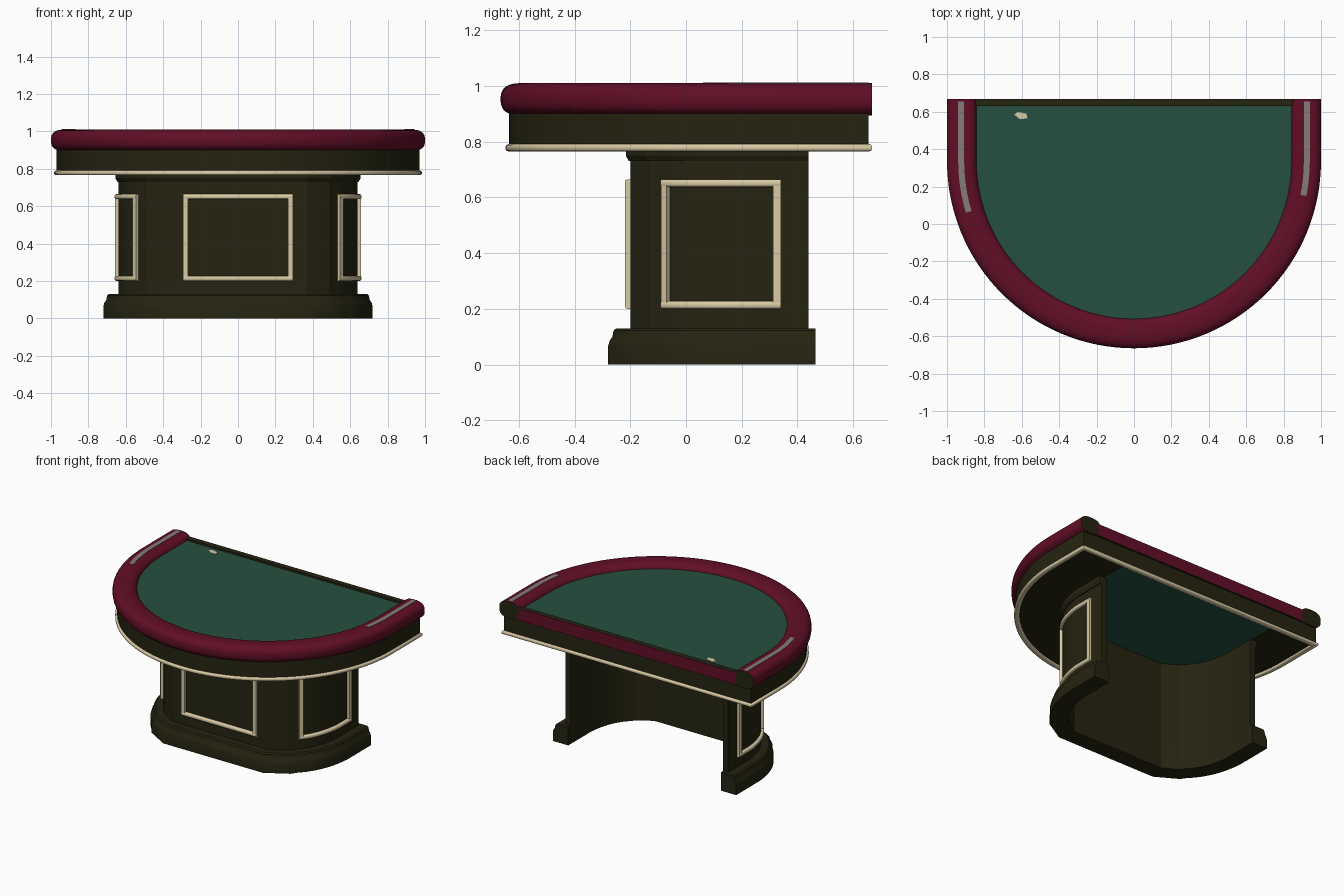
import bpy, bmesh, math
from mathutils import Vector

if "Cube" in bpy.data.objects:
    bpy.data.objects.remove(bpy.data.objects["Cube"])

def material(name, rgb):
    m = bpy.data.materials.new(name)
    m.diffuse_color = (*rgb, 1)
    m.use_nodes = True
    m.node_tree.nodes["Principled BSDF"].inputs["Base Color"].default_value = m.diffuse_color
    return m

WOOD = material("dark olive wood", (0.019, 0.0175, 0.0055))
MAROON = material("maroon leather", (0.12, 0.0045, 0.019))
FELT = material("green felt", (0.019, 0.08, 0.052))
CREAM = material("cream trim", (0.70, 0.60, 0.38))
GREY = material("worn grey", (0.23, 0.20, 0.20))

def finish(name, bm, mats, rule=None, angle=35):
    bmesh.ops.recalc_face_normals(bm, faces=bm.faces)
    bm.normal_update()
    for f in bm.faces:
        f.smooth = True
        if rule:
            f.material_index = rule(f)
    me = bpy.data.meshes.new(name)
    bm.to_mesh(me)
    bm.free()
    for m in mats:
        me.materials.append(m)
    me.set_sharp_from_angle(angle=math.radians(angle))
    ob = bpy.data.objects.new(name, me)
    bpy.context.collection.objects.link(ob)
    return ob

def normals(path, closed):
    """Mitred outward normals (left of travel) for a flat path."""
    n, out = len(path), []
    for i in range(n):
        segs = []
        for a, b in ((i - 1, i), (i, i + 1)):
            if closed or (a >= 0 and b < n):
                d = (Vector(path[b % n]) - Vector(path[a % n])).normalized()
                segs.append(Vector((-d.y, d.x)))
        m = sum(segs, Vector((0, 0))).normalized()
        out.append(m / max(m.dot(segs[0]), 0.3))
    return out

def offset(path, dist):
    return [tuple(Vector(p) + k * dist) for p, k in zip(path, normals(path, False))]

def sweep(name, path, profile, mats, closed=False, rule=None, angle=35):
    """Carry an (outward, z) profile along a flat path."""
    bm = bmesh.new()
    rings = [[bm.verts.new((p[0] + k.x * o, p[1] + k.y * o, z)) for o, z in profile]
             for p, k in zip(path, normals(path, closed))]
    n, m = len(rings), len(profile)
    for i in range(n if closed else n - 1):
        a, b = rings[i], rings[(i + 1) % n]
        for j in range(m):
            k = (j + 1) % m
            bm.faces.new((a[j], a[k], b[k], b[j]))
    if not closed:
        bm.faces.new(rings[0])
        bm.faces.new(rings[-1][::-1])
    return finish(name, bm, mats, rule, angle)

def prism(name, pts, z0, z1, mats, rule=None):
    bm = bmesh.new()
    f = bm.faces.new([bm.verts.new((x, y, z0)) for x, y in pts])
    ext = bmesh.ops.extrude_face_region(bm, geom=[f])
    for v in ext["geom"]:
        if isinstance(v, bmesh.types.BMVert):
            v.co.z = z1
    return finish(name, bm, mats, rule)

def rect(o0, o1, z0, z1):
    return [(o0, z0), (o1, z0), (o1, z1), (o0, z1)]

def rounded(oc, zc, ho, hz, power, n):
    pts = []
    for i in range(n):
        t = 2 * math.pi * (i + 0.5) / n
        c, s = math.cos(t), math.sin(t)
        pts.append((oc + ho * math.copysign(abs(c) ** (2 / power), c),
                    zc + hz * math.copysign(abs(s) ** (2 / power), s)))
    return pts

def d_shape(r, back, n=64):
    """D-shaped table outline, from back right round the front to back left."""
    arc = [(r * math.cos(math.pi * i / n), 0.335 - r * math.sin(math.pi * i / n))
           for i in range(n + 1)]
    return [(r, back)] + arc + [(-r, back)]

def pedestal_outline(back):
    """Flat front, slanted corner posts and curved sides."""
    a, c, b = Vector((0.51, -0.10)), Vector((0.62, 0.0)), Vector((0.64, 0.20))
    side = [(1 - t) ** 2 * a + 2 * t * (1 - t) * c + t * t * b
            for t in [1 - i / 10 for i in range(11)]]
    half = [(0.64, back), (0.64, 0.34)] + [tuple(p) for p in side] + [(0.49, -0.13), (0.37, -0.2)]
    return half + [(-x, y) for x, y in reversed(half)]

# table body, felt and back bar
prism("apron", d_shape(0.97, 0.655), 0.78, 0.905, [WOOD])
prism("felt_surface", d_shape(0.87, 0.64), 0.90, 0.972, [FELT])
prism("back_bar", [(-0.86, 0.63), (0.86, 0.63), (0.86, 0.668), (-0.86, 0.668)], 0.90, 0.985,
      [WOOD, MAROON], lambda f: 1 if f.normal.y > 0.5 else 0)
prism("underside_felt", offset(pedestal_outline(0.63), -0.03), 0.771, 0.785, [FELT])

# padded armrest with wooden end caps
rail_path = d_shape(1.0, 0.668)
sweep("armrest_rail", rail_path, rounded(-0.08, 0.952, 0.08, 0.058, 2.7, 28), [MAROON, WOOD],
      rule=lambda f: 1 if f.normal.y > 0.95 and f.calc_center_median().y > 0.66 else 0, angle=50)

# worn streaks on the armrest
for side, low in (("right", 0.12), ("left", 0.02)):
    s = 1 if side == "right" else -1
    path = [p for p in d_shape(1.0, 0.655) if p[0] * s > 0 and p[1] > low]
    sweep("worn_streak_" + side, path, rect(-0.092, -0.06, 1.006, 1.0115), [GREY])
prism("felt_mark", [(-0.64, 0.585), (-0.61, 0.56), (-0.57, 0.565), (-0.575, 0.59), (-0.62, 0.6)],
      0.972, 0.975, [CREAM])

# cream moulding round the table edge
sweep("edge_trim", d_shape(0.97, 0.655), rounded(-0.005, 0.778, 0.018, 0.013, 3, 12),
      [CREAM], closed=True, angle=50)

# pedestal, open at the back
outline = pedestal_outline(0.44)
sweep("pedestal_wall", outline, rect(-0.04, 0, 0.0, 0.78), [WOOD], angle=20)
sweep("pedestal_cornice", outline, [(-0.02, 0.73), (0.005, 0.73), (0.016, 0.75), (0.016, 0.78), (-0.02, 0.78)],
      [WOOD], angle=20)
sweep("pedestal_base", pedestal_outline(0.465),
      [(-0.04, 0), (0.08, 0), (0.08, 0.065), (0.074, 0.085), (0.064, 0.1), (0.06, 0.122),
       (0.05, 0.13), (-0.04, 0.13)], [WOOD], angle=30)

# cream panel frames
def panel_frame(name, path):
    bar, w = 0.016, 0.028
    for part, z in (("bottom", 0.2), ("top", 0.665 - w)):
        sweep(f"{name}_{part}", path, rounded(0.004, z + w / 2, bar, w / 2, 3, 12), [CREAM], angle=50)
    for part, a, b in (("post_a", path[0], path[1]), ("post_b", path[-1], path[-2])):
        a, b = Vector(a), Vector(b)
        d = (b - a).normalized() * w
        ends = [a, a + d] if part == "post_a" else [a + d, a]
        sweep(f"{name}_{part}", [tuple(p) for p in ends], rect(-0.01, 0.018, 0.205, 0.66), [CREAM])

right_path = [p for p in outline if p[0] > 0 and -0.09 < p[1] < 0.35]
panel_frame("front_frame", [(0.295, -0.2), (-0.295, -0.2)])
panel_frame("right_frame", right_path)
panel_frame("left_frame", [(-x, y) for x, y in reversed(right_path)])
